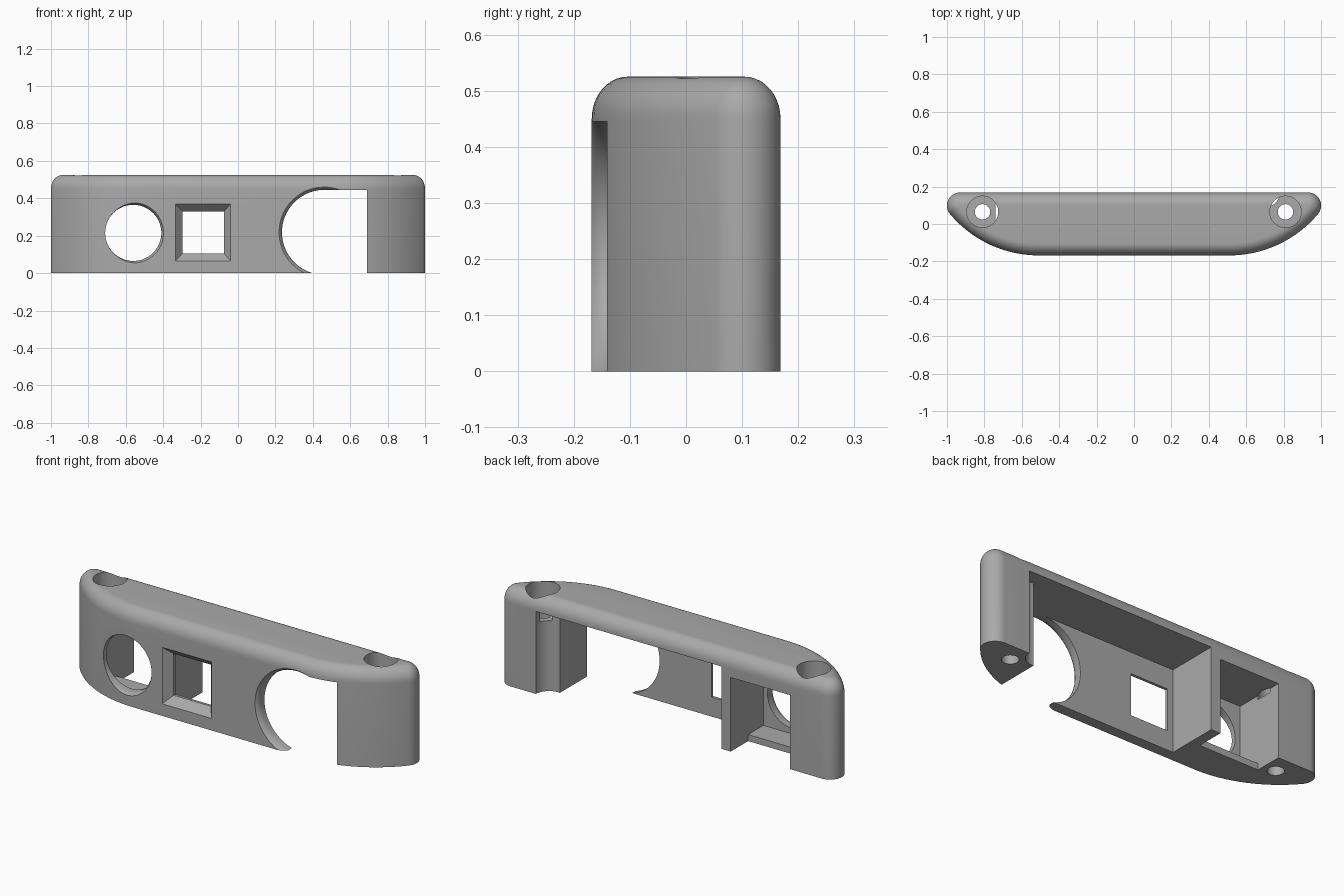
import bpy
import bmesh
from math import sin, cos, pi, radians

if "Cube" in bpy.data.objects:
    bpy.data.objects.remove(bpy.data.objects["Cube"], do_unlink=True)

grey = bpy.data.materials.new("plain grey")
grey.use_nodes = True
grey.diffuse_color = (0.4, 0.4, 0.4, 1)
grey.node_tree.nodes["Principled BSDF"].inputs["Base Color"].default_value = (0.4, 0.4, 0.4, 1)


def loft(name, rings):
    """Closed, outward-facing solid skinned through rings of equal point count."""
    bm = bmesh.new()
    loops = [[bm.verts.new(p) for p in ring] for ring in rings]
    n = len(loops[0])
    for a, b in zip(loops, loops[1:]):
        for i in range(n):
            j = (i + 1) % n
            bm.faces.new((a[i], a[j], b[j], b[i]))
    bm.faces.new(loops[0][::-1])
    bm.faces.new(loops[-1])
    bm.normal_update()
    if bm.calc_volume(signed=True) < 0:
        bmesh.ops.reverse_faces(bm, faces=bm.faces)
    mesh = bpy.data.meshes.new(name)
    bm.to_mesh(mesh)
    bm.free()
    mesh.materials.append(grey)
    ob = bpy.data.objects.new(name, mesh)
    bpy.context.collection.objects.link(ob)
    return ob


def rect_y(x0, x1, z0, z1, y):
    return [(x0, y, z0), (x1, y, z0), (x1, y, z1), (x0, y, z1)]


def box(name, x, y, z):
    return loft(name, [rect_y(*x, *z, y[0]), rect_y(*x, *z, y[1])])


def circle(r, n=64):
    return [(r * cos(2 * pi * i / n), r * sin(2 * pi * i / n)) for i in range(n)]


def bore_z(name, x, y, r, z0, z1):
    return loft(name, [[(x + u, y + v, z) for u, v in circle(r)] for z in (z0, z1)])


def bore_y(name, x, z, r, flare):
    """Hole through the front wall with a rounded outer lip."""
    steps = [(-0.3, flare), (-0.172, flare), (-0.164, flare * 0.55),
             (-0.154, flare * 0.2), (-0.14, 0), (-0.05, 0)]
    return loft(name, [[(x + u, y, z + v) for u, v in circle(r + f, 96)] for y, f in steps])


def outline(inset, z):
    """Plan shape: flat back, wide front sweeps running tangent into tight rear corners."""
    big, small, join = 0.62, 0.07, radians(-40)
    cx, cy = 0.509, 0.452
    kx, ky = cx + (big - small) * cos(join), cy + (big - small) * sin(join)
    half = []
    for i in range(17):
        a = -pi / 2 + (join + pi / 2) * i / 16
        half.append((cx + (big - inset) * cos(a), cy + (big - inset) * sin(a), z))
    for i in range(1, 17):
        a = join + (pi / 2 - join) * i / 16
        half.append((kx + (small - inset) * cos(a), ky + (small - inset) * sin(a), z))
    return half + [(-x, y, z) for x, y, z in reversed(half)]


# Main body with rounded top edge
rings = [outline(0, 0)]
for i in range(11):
    t = pi / 2 * i / 10
    rings.append(outline(0.064 * (1 - cos(t)), 0.45 + 0.075 * sin(t)))
body = loft("housing_body", rings)

cutters = [
    # Large bay, open at the back and bottom, with a groove beside the bolt
    box("main_bay", (-0.33, 0.69), (-0.11, 0.3), (-0.1, 0.445)),
    bore_z("bay_groove", 0.70, 0.17, 0.08, -0.1, 0.445),
    # Small bay above a short floor
    box("small_bay", (-0.74, -0.385), (-0.11, 0.3), (0.035, 0.4)),
    box("floor_trim", (-0.74, -0.385), (0.02, 0.3), (-0.1, 0.1)),
    # Front openings
    bore_y("round_window", -0.56, 0.215, 0.15, 0.015),
    bore_y("side_opening_round", 0.462, 0.218, 0.227, 0.02),
    box("side_opening_square", (0.462, 0.69), (-0.3, 0), (-0.1, 0.445)),
    loft("square_window", [rect_y(-0.335, -0.04, 0.065, 0.37, -0.3),
                           rect_y(-0.335, -0.04, 0.065, 0.37, -0.168),
                           rect_y(-0.297, -0.075, 0.105, 0.33, -0.125),
                           rect_y(-0.297, -0.075, 0.105, 0.33, -0.05)]),
]
# Bolt holes with wide recesses from the top
for side in (-1, 1):
    cutters.append(bore_z("bolt_recess", side * 0.81, 0.065, 0.084, 0.38, 0.7))
    cutters.append(bore_z("bolt_hole", side * 0.81, 0.065, 0.041, -0.1, 0.6))

# Carve the body
bpy.ops.object.select_all(action='DESELECT')
bpy.context.view_layer.objects.active = body
body.select_set(True)
for cutter in cutters:
    cutter.hide_render = True
    mod = body.modifiers.new(cutter.name, 'BOOLEAN')
    mod.operation = 'DIFFERENCE'
    mod.solver = 'EXACT'
    mod.object = cutter
    bpy.ops.object.modifier_apply(modifier=mod.name)
    bpy.data.objects.remove(cutter, do_unlink=True)

bpy.ops.object.shade_smooth_by_angle(angle=radians(30))
